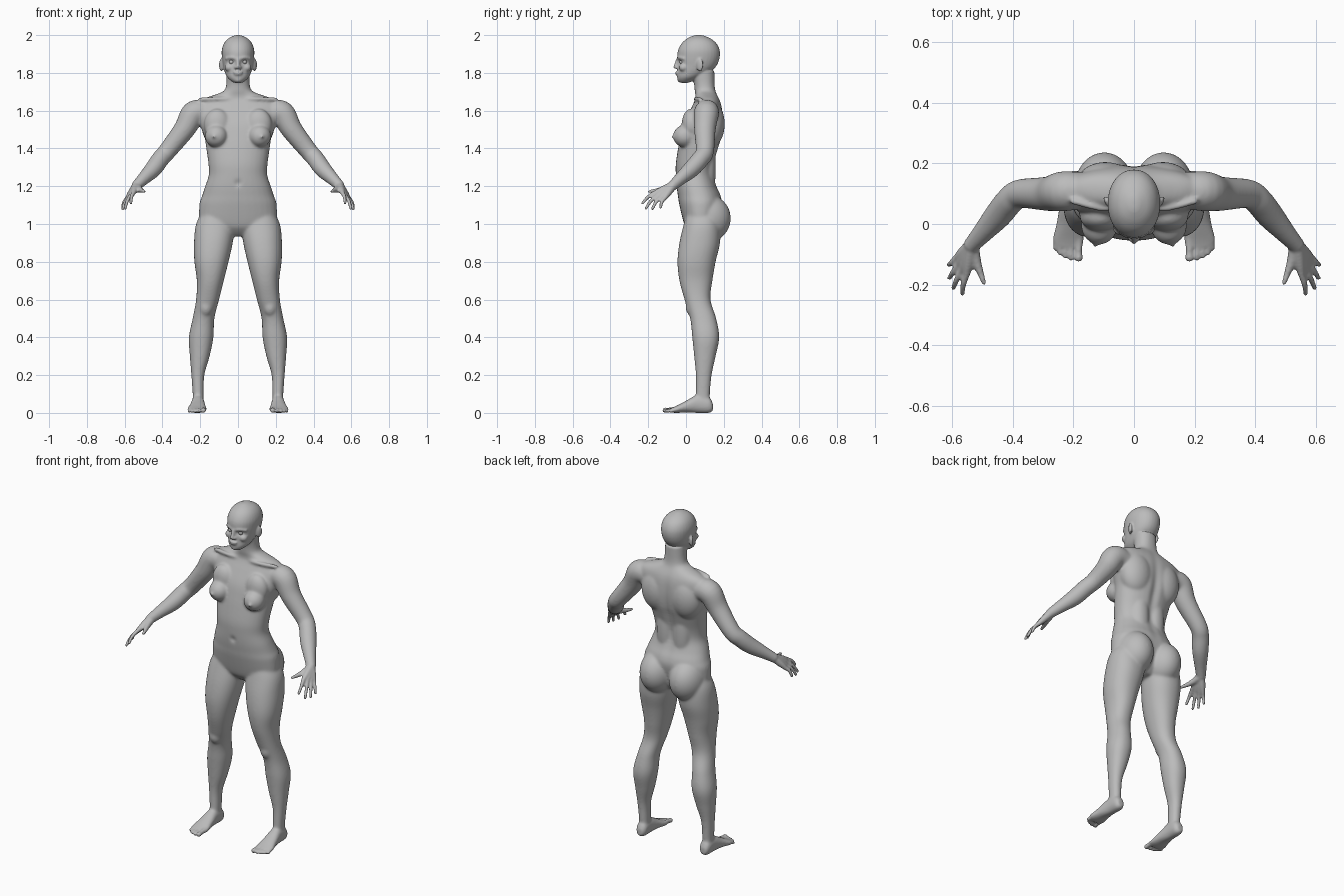
import bpy
import bmesh
from math import cos, sin, pi, exp, copysign
from mathutils import Vector, Matrix

default_cube = bpy.data.objects.get("Cube")
if default_cube:
    bpy.data.objects.remove(default_cube, do_unlink=True)

skin = bpy.data.materials.new("plain_grey")
skin.use_nodes = True
grey = (0.5, 0.5, 0.5, 1)
skin.diffuse_color = grey
shader = next(n for n in skin.node_tree.nodes if n.type == "BSDF_PRINCIPLED")
shader.inputs["Base Color"].default_value = grey
shader.inputs["Roughness"].default_value = 0.7

bm = bmesh.new()
SIDES = 32


def spline(rows, steps=6):
    """Smoothly interpolate rows of numbers (Catmull-Rom)."""
    rows = [Vector(r) for r in rows]
    ends = [rows[0]] + rows + [rows[-1]]
    result = []
    for a, b, c, d in zip(ends, ends[1:], ends[2:], ends[3:]):
        for i in range(steps):
            t = i / steps
            result.append(b + (c - a) * (t / 2)
                          + (a * 2 - b * 5 + c * 4 - d) * (t * t / 2)
                          + (b * 3 - a - c * 3 + d) * (t ** 3 / 2))
    return result + [rows[-1]]


def skin_rings(rings):
    rings = [[bm.verts.new(p) for p in ring] for ring in rings]
    for low, high in zip(rings, rings[1:]):
        for i in range(len(low)):
            j = (i + 1) % len(low)
            bm.faces.new((low[i], low[j], high[j], high[i]))
    bm.faces.new(rings[0][::-1])
    bm.faces.new(rings[-1])


def loft(rows, axis="z", power=2.2):
    """Rows: position on the axis, then low and high of both other directions."""
    rings = []
    for t, u0, u1, v0, v1 in spline(rows):
        ring = []
        for i in range(SIDES):
            c, s = cos(2 * pi * i / SIDES), sin(2 * pi * i / SIDES)
            u = (u0 + u1) / 2 + (u1 - u0) / 2 * copysign(abs(c) ** (2 / power), c)
            v = (v0 + v1) / 2 + (v1 - v0) / 2 * copysign(abs(s) ** (2 / power), s)
            ring.append((u, v, t) if axis == "z" else (u, t, v))
        rings.append(ring)
    skin_rings(rings)


def ellipsoid(centre, radii, turn=0):
    matrix = (Matrix.Translation(centre) @ Matrix.Rotation(turn, 4, "Z")
              @ Matrix.Diagonal((*radii, 1)))
    bmesh.ops.create_icosphere(bm, subdivisions=4, radius=1, matrix=matrix)


def tube(rows):
    """Round tube with ball ends; rows are x, y, z, radius."""
    path = spline(rows)
    rings, old, turn = [], Vector((0, 0, 1)), None
    for i, p in enumerate(path):
        ahead, behind = path[min(i + 1, len(path) - 1)], path[max(i - 1, 0)]
        tangent = (ahead - behind).xyz.normalized()
        step = old.rotation_difference(tangent)
        turn = step @ turn if turn else step
        old = tangent
        angles = [2 * pi * k / SIDES for k in range(SIDES)]
        rings.append([p.xyz + turn @ Vector((cos(a), sin(a), 0)) * p.w for a in angles])
    skin_rings(rings)
    for p in (path[0], path[-1]):
        ellipsoid(p.xyz, (p.w,) * 3)


# Leg
loft([(1.08, .04, .18, .01, .16), (1.0, .018, .222, -.012, .18),
      (.9, .028, .233, -.035, .18), (.8, .05, .231, -.045, .157),
      (.7, .075, .218, -.035, .14), (.6, .1, .222, -.008, .13),
      (.5, .125, .24, .022, .16), (.4, .13, .26, .033, .176),
      (.3, .15, .255, .043, .157), (.2, .178, .247, .052, .136),
      (.1, .182, .24, .052, .127), (.04, .184, .238, .055, .125)])
ellipsoid((.17, .035, .56), (.037, .037, .05))

# Foot and toes
loft([(.142, .195, .229, .012, .05), (.12, .18, .242, 0, .085),
      (.06, .178, .246, 0, .095), (0, .172, .256, .002, .064),
      (-.05, .166, .268, 0, .038), (-.078, .172, .262, .002, .026)], axis="y")
for x, tip, r in [(.183, -.111, .014), (.208, -.112, .01), (.227, -.104, .01),
                  (.244, -.094, .01), (.259, -.08, .009)]:
    tube([(x, -.05, .02, r), (x, tip + .02, .016, r * .85), (x, tip, r, r)])

# Arm
tube([(.18, .11, 1.59, .062), (.235, .108, 1.585, .066), (.285, .1, 1.5, .057),
      (.375, .1, 1.385, .048), (.41, .077, 1.345, .047), (.45, .028, 1.29, .045),
      (.505, -.035, 1.235, .033), (.535, -.068, 1.205, .027)])

# Palm bones and fingers: knuckle then tip, from index to little
wrist = Vector((.537, -.07, 1.203))
for knuckle, tip in [((.553, -.165, 1.165), (.567, -.23, 1.11)),
                     ((.567, -.15, 1.152), (.597, -.212, 1.083)),
                     ((.578, -.132, 1.142), (.609, -.178, 1.08)),
                     ((.586, -.112, 1.138), (.612, -.135, 1.088))]:
    knuckle, tip = Vector(knuckle), Vector(tip)
    middle = knuckle.lerp(tip, .5) + Vector((.004, -.004, .005))
    tube([(*wrist, .023), (*wrist.lerp(knuckle, .6), .018), (*knuckle, .012)])
    tube([(*knuckle, .0115), (*middle, .0095), (*tip, .008)])
tube([(.53, -.08, 1.195, .02), (.52, -.125, 1.183, .016),
      (.507, -.162, 1.176, .012), (.496, -.195, 1.172, .009)])

# Breast, buttock, shoulder blade, back muscle, collarbone
ellipsoid((.115, -.005, 1.465), (.06, .063, .06))
ellipsoid((.11, .025, 1.525), (.07, .048, .085))
ellipsoid((.128, -.068, 1.462), (.01, .011, .01))
ellipsoid((.098, .115, 1.03), (.1, .122, .125))
ellipsoid((.095, .125, 1.53), (.1, .08, .13))
ellipsoid((.05, .11, 1.3), (.06, .048, .2))
tube([(.025, .06, 1.66, .01), (.1, .05, 1.663, .01), (.2, .075, 1.66, .012)])

# Ear, brow, cheek, nostril
ellipsoid((.088, .073, 1.842), (.009, .021, .034), turn=-.5)
tube([(.012, -.041, 1.876, .008), (.035, -.033, 1.881, .009), (.06, -.011, 1.876, .009)])
ellipsoid((.045, -.012, 1.828), (.025, .025, .022))
ellipsoid((.012, -.048, 1.828), (.009, .01, .007))

# Copy the paired parts to the other side
twin = bmesh.ops.duplicate(bm, geom=bm.verts[:] + bm.edges[:] + bm.faces[:])["geom"]
for v in twin:
    if isinstance(v, bmesh.types.BMVert):
        v.co.x *= -1
bmesh.ops.reverse_faces(bm, faces=[f for f in twin if isinstance(f, bmesh.types.BMFace)])

# Torso and neck: height, half width, front, back
torso = [(.935, .04, .04, .12), (.965, .14, .01, .15), (1.0, .2, -.01, .165),
         (1.1, .205, -.035, .19), (1.15, .19, -.043, .185), (1.2, .174, -.05, .163),
         (1.26, .155, -.054, .147), (1.32, .157, -.054, .15), (1.4, .168, -.042, .172),
         (1.46, .178, -.03, .19), (1.53, .205, -.012, .197), (1.6, .228, .02, .193),
         (1.64, .218, .04, .185), (1.665, .18, .05, .175), (1.685, .12, .05, .165),
         (1.705, .075, .046, .157), (1.74, .062, .043, .152), (1.81, .06, .03, .15)]
loft([(z, -w, w, front, back) for z, w, front, back in torso])

# Head
head = [(1.747, .022, -.03, .01), (1.76, .04, -.043, .045), (1.78, .059, -.047, .085),
        (1.81, .072, -.045, .135), (1.84, .079, -.044, .163), (1.88, .085, -.046, .178),
        (1.92, .086, -.042, .178), (1.955, .075, -.024, .162), (1.98, .054, .003, .133),
        (1.995, .026, .033, .1), (2.0, .01, .052, .08)]
loft([(z, -w, w, front, back) for z, w, front, back in head], power=2.1)

# Nose, lips, chin
tube([(0, -.043, 1.872, .009), (0, -.05, 1.85, .01), (0, -.056, 1.832, .011)])
ellipsoid((0, -.046, 1.803), (.025, .012, .006))
ellipsoid((0, -.045, 1.793), (.021, .012, .006))
ellipsoid((0, -.03, 1.762), (.022, .016, .014))

# Fuse everything into one surface
mesh = bpy.data.meshes.new("body")
bm.to_mesh(mesh)
bm.free()
body = bpy.data.objects.new("body", mesh)
bpy.context.collection.objects.link(body)
fuse = body.modifiers.new("fuse", "REMESH")
fuse.mode = "VOXEL"
fuse.voxel_size = .0055
graph = bpy.context.evaluated_depsgraph_get()
fused = bpy.data.meshes.new_from_object(body.evaluated_get(graph))
body.modifiers.clear()
body.data = fused
bpy.data.meshes.remove(mesh)
fused.name = "body"
fused.materials.clear()
fused.materials.append(skin)

# Hollows: eye sockets, spine, navel (centre, reach, push)
hollows = [((.034, -.04, 1.858), (.017, .03, .011), (0, .013, 0)),
           ((-.034, -.04, 1.858), (.017, .03, .011), (0, .013, 0)),
           ((0, .19, 1.4), (.022, .07, .2), (0, -.014, 0)),
           ((0, -.055, 1.215), (.012, .02, .014), (0, .014, 0))]
for centre, reach, push in hollows:
    for v in fused.vertices:
        far = sum(((p - c) / r) ** 2 for p, c, r in zip(v.co, centre, reach))
        if far < 8:
            v.co += Vector(push) * exp(-far)

# Soften the joins, sparing hands, feet and face
soft = body.vertex_groups.new(name="soft")
for v in fused.vertices:
    x, y, z = v.co
    weight = min((.56 - abs(x)) / .1, (1.78 - z) / .06, (z - .04) / .06)
    soft.add([v.index], max(.15, min(1, weight)), "REPLACE")
relax = body.modifiers.new("soften", "SMOOTH")
relax.factor = .5
relax.iterations = 24
relax.vertex_group = soft.name
fused.shade_smooth()

# Eyes
for side, name in ((1, "left_eye"), (-1, "right_eye")):
    bpy.ops.mesh.primitive_uv_sphere_add(segments=24, ring_count=16, radius=.013,
                                         location=(.034 * side, -.021, 1.858))
    eye = bpy.context.object
    eye.name = name
    eye.data.materials.append(skin)
    eye.data.shade_smooth()
